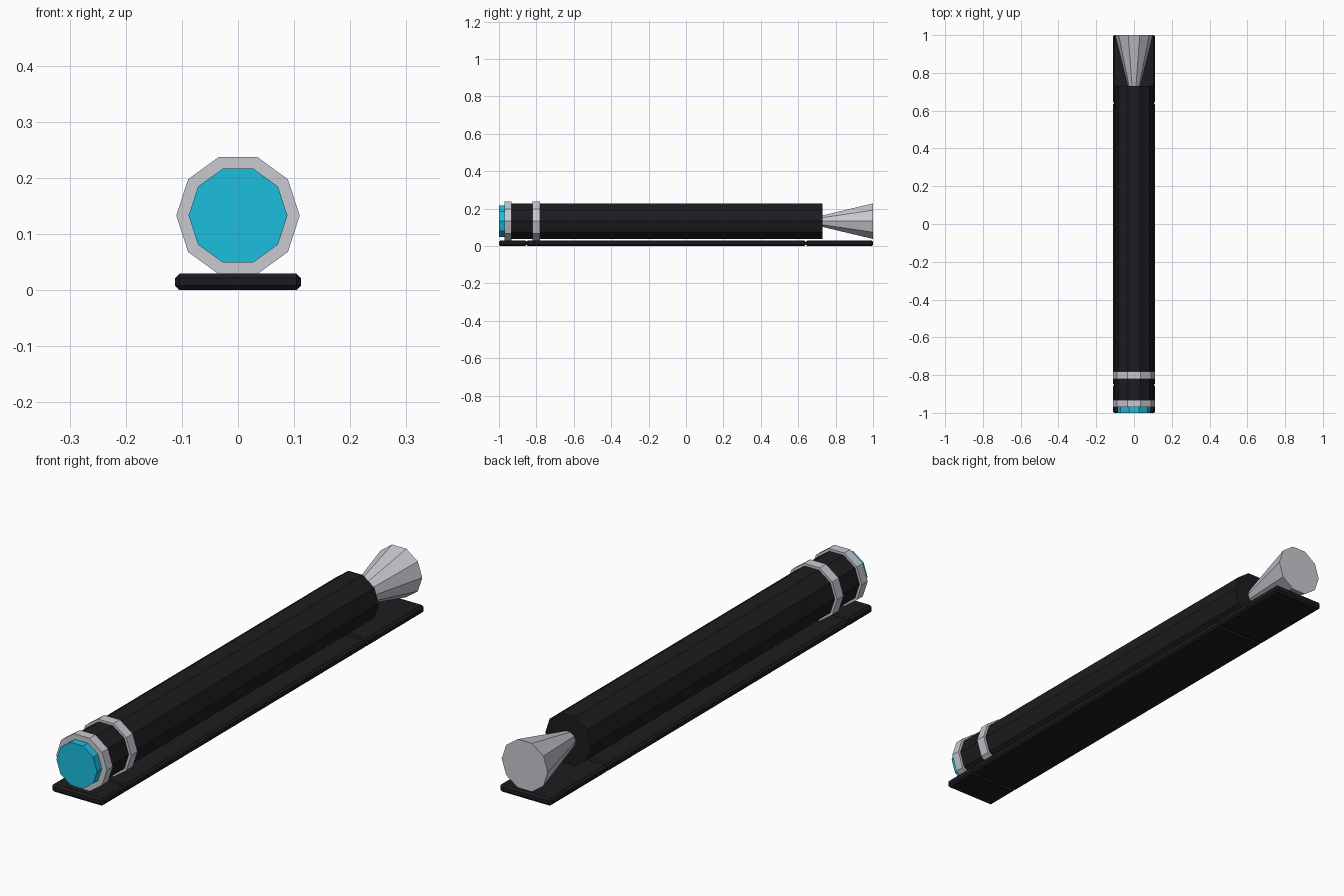
import bpy
from math import pi

if "Cube" in bpy.data.objects:
    bpy.data.objects.remove(bpy.data.objects["Cube"])

AXIS_Z = 0.133   # height of the barrel axis
SIDES = 10


def material(name, rgb):
    m = bpy.data.materials.new(name)
    m.diffuse_color = (*rgb, 1)
    m.use_nodes = True
    m.node_tree.nodes["Principled BSDF"].inputs["Base Color"].default_value = m.diffuse_color
    return m


black = material("black", (0.012, 0.012, 0.015))
cyan = material("cyan", (0.012, 0.52, 0.73))
silver = material("silver", (0.58, 0.59, 0.63))


def tube(name, y0, y1, r0, r1, mat):
    """Ten-sided frustum along y, radius r0 at y0 and r1 at y1."""
    # rotating +90 degrees about x sends local +z to -y, so radius1 sits at y1
    # the z spin puts a corner at each side and flats on top and bottom
    bpy.ops.mesh.primitive_cone_add(
        vertices=SIDES, radius1=r1, radius2=r0, depth=y1 - y0,
        location=(0, (y0 + y1) / 2, AXIS_Z))
    ob = bpy.context.object
    ob.name = name
    ob.rotation_mode = 'ZXY'
    ob.rotation_euler = (pi / 2, 0, 0)
    for v in ob.data.vertices:          # quarter turn: corner onto the x axis
        v.co.x, v.co.y = v.co.y, -v.co.x
    ob.data.materials.append(mat)
    return ob


def plate(name, y0, y1):
    """Chamfered slab of the base rail."""
    bpy.ops.mesh.primitive_cube_add(size=1, location=(0, (y0 + y1) / 2, 0.015))
    ob = bpy.context.object
    ob.name = name
    ob.scale = (0.224, y1 - y0, 0.03)
    bpy.ops.object.transform_apply(location=False, rotation=False, scale=True)
    bev = ob.modifiers.new("chamfer", 'BEVEL')
    bev.width = 0.008
    bev.segments = 1
    ob.data.materials.append(black)


# Barrel with front lens and two metal bands
tube("barrel", -0.95, 0.73, 0.1, 0.1, black)
tube("front_lens", -1.0, -0.94, 0.088, 0.088, cyan)
tube("front_band", -0.97, -0.933, 0.11, 0.11, silver)
tube("rear_band", -0.82, -0.78, 0.11, 0.11, silver)

# Flared nozzle at the back
tube("nozzle", 0.725, 1.0, 0.031, 0.1, silver)

# Base rail in three sections
plate("base_front", -1.0, -0.853)
plate("base_middle", -0.853, 0.64)
plate("base_rear", 0.64, 1.0)
